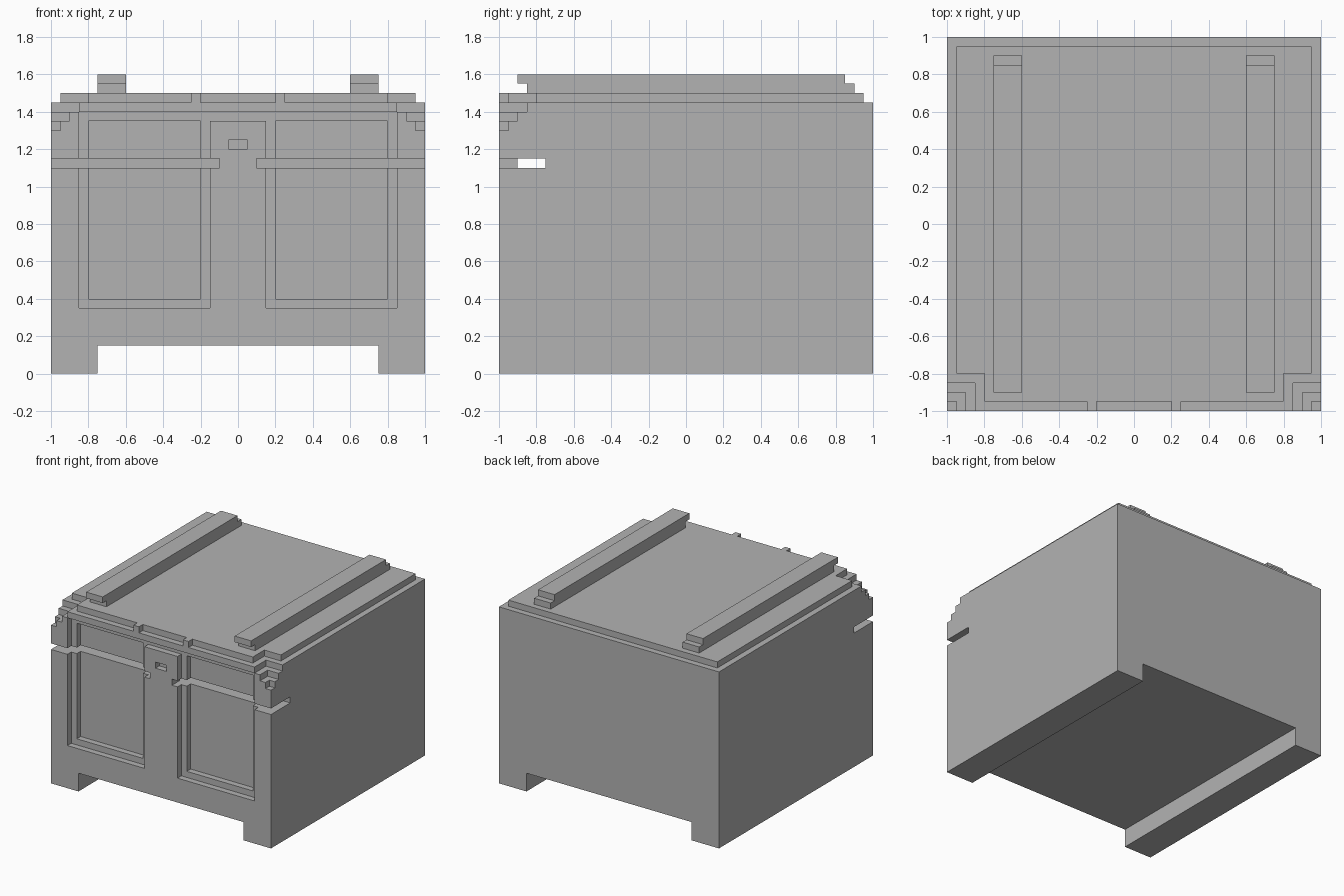
import bpy
import bmesh

cube = bpy.data.objects.get("Cube")
if cube:
    bpy.data.objects.remove(cube, do_unlink=True)

GREY = (0.45, 0.45, 0.45, 1)
mat = bpy.data.materials.new("plain_grey")
mat.use_nodes = True
mat.diffuse_color = GREY
mat.node_tree.nodes["Principled BSDF"].inputs["Base Color"].default_value = GREY


def box(name, x, y, z):
    """Box spanning the given (min, max) ranges."""
    bm = bmesh.new()
    bmesh.ops.create_cube(bm, size=1)
    for v in bm.verts:
        v.co = [r[0] if c < 0 else r[1] for c, r in zip(v.co, (x, y, z))]
    mesh = bpy.data.meshes.new(name)
    bm.to_mesh(mesh)
    bm.free()
    mesh.materials.append(mat)
    obj = bpy.data.objects.new(name, mesh)
    bpy.context.scene.collection.objects.link(obj)
    return obj


def carve(target, cuts):
    """Subtract a list of box ranges from the target and apply the result."""
    cutters = []
    for ranges in cuts:
        cutter = box("cutter", *ranges)
        cutter.hide_render = True
        cutters.append(cutter)
        mod = target.modifiers.new("cut", "BOOLEAN")
        mod.operation = "DIFFERENCE"
        mod.solver = "EXACT"
        mod.object = cutter
    deps = bpy.context.evaluated_depsgraph_get()
    mesh = bpy.data.meshes.new_from_object(target.evaluated_get(deps))
    target.modifiers.clear()
    target.data = mesh
    for cutter in cutters:
        bpy.data.objects.remove(cutter, do_unlink=True)


def both(x, y, z):
    """The same ranges on the left and on the right."""
    return [(x, y, z), ((-x[1], -x[0]), y, z)]


FRONT = -1.2   # cutters start well outside the body
OUT = 1.2
HIGH = 1.7

# Chest body with foot channel, front panels, lid slot and keyhole
cuts = [((-0.75, 0.75), (FRONT, OUT), (-0.2, 0.15))]
cuts += both((0.15, 0.85), (FRONT, -0.95), (0.35, 1.4))
cuts += [((-0.2, 0.2), (FRONT, -0.95), (1.35, 1.4))]
cuts += both((0.2, 0.8), (FRONT, -0.9), (0.4, 1.35))
cuts += both((0.1, OUT), (FRONT, -0.75), (1.1, 1.15))
cuts += [((-0.15, 0.15), (-0.9, -0.75), (1.1, 1.15))]
cuts += [((-0.05, 0.05), (FRONT, -0.95), (1.2, 1.25))]

# Stepped front corners
for i in range(3):
    edge = 0.95 - 0.05 * i
    cuts += both((edge, OUT), (FRONT, -edge), (1.3 + 0.05 * i, HIGH))
body = box("chest_body", (-1, 1), (-1, 1), (0, 1.45))
carve(body, cuts)

# Lid plate with notched corners and two small front tabs
lid = box("lid_plate", (-0.95, 0.95), (-0.95, 0.95), (1.45, 1.5))
carve(lid, both((0.8, OUT), (FRONT, -0.8), (1.3, HIGH)))

for side, (tab, lower, upper) in zip(("left", "right"), zip(
        both((0.2, 0.25), (-1, -0.95), (1.45, 1.5)),
        both((0.6, 0.75), (-0.85, 0.9), (1.5, 1.55)),
        both((0.6, 0.75), (-0.9, 0.85), (1.55, 1.6)))):
    box(side + "_lid_tab", *tab)
    # Two-layer rails along the lid
    box(side + "_rail_lower", *lower)
    box(side + "_rail_upper", *upper)
